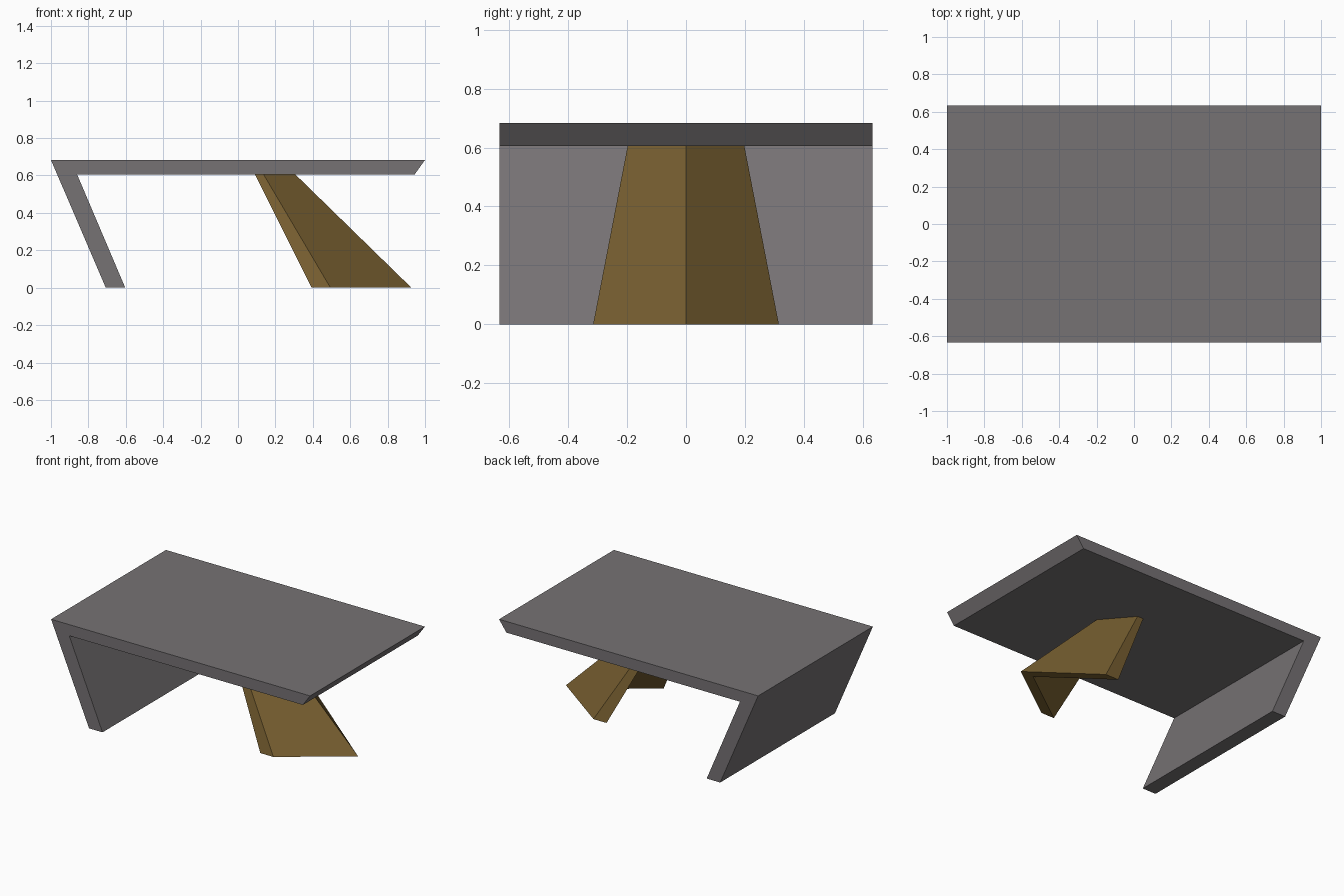
import bpy
import bmesh

if "Cube" in bpy.data.objects:
    bpy.data.objects.remove(bpy.data.objects["Cube"], do_unlink=True)


def make_material(name, rgb):
    mat = bpy.data.materials.new(name)
    mat.use_nodes = True
    mat.diffuse_color = (*rgb, 1)
    mat.node_tree.nodes["Principled BSDF"].inputs["Base Color"].default_value = (*rgb, 1)
    return mat


def loft(name, start, end, mat):
    """Bridge two matching closed outlines and cap both ends."""
    bm = bmesh.new()
    a = [bm.verts.new(p) for p in start]
    b = [bm.verts.new(p) for p in end]
    bm.faces.new(a)
    bm.faces.new(b[::-1])
    for i in range(len(a)):
        j = (i + 1) % len(a)
        bm.faces.new((a[i], b[i], b[j], a[j]))
    bmesh.ops.recalc_face_normals(bm, faces=bm.faces)
    mesh = bpy.data.meshes.new(name)
    bm.to_mesh(mesh)
    bm.free()
    mesh.materials.append(mat)
    obj = bpy.data.objects.new(name, mesh)
    bpy.context.collection.objects.link(obj)
    return obj


def chevron(tip, end, half_width, thickness, z):
    """V-shaped outline pointing to +x."""
    return [(tip, 0, z), (end, half_width, z), (end - thickness, half_width, z),
            (tip - thickness, 0, z),
            (end - thickness, -half_width, z), (end, -half_width, z)]


grey = make_material("warm grey", (0.18, 0.168, 0.174))
brown = make_material("golden brown", (0.19, 0.117, 0.031))

# Table top folded into a slanted side panel
half_depth = 0.633
profile = [(-1, 0.683), (1, 0.683), (0.944, 0.605),
           (-0.86, 0.605), (-0.603, 0), (-0.707, 0)]
loft("table_top_and_side_panel",
     [(x, -half_depth, z) for x, z in profile],
     [(x, half_depth, z) for x, z in profile], grey)

# Leaning, tapered V-shaped leg
loft("folded_leg",
     chevron(0.927, 0.494, 0.315, 0.101, 0),
     chevron(0.307, 0.137, 0.198, 0.046, 0.605), brown)
